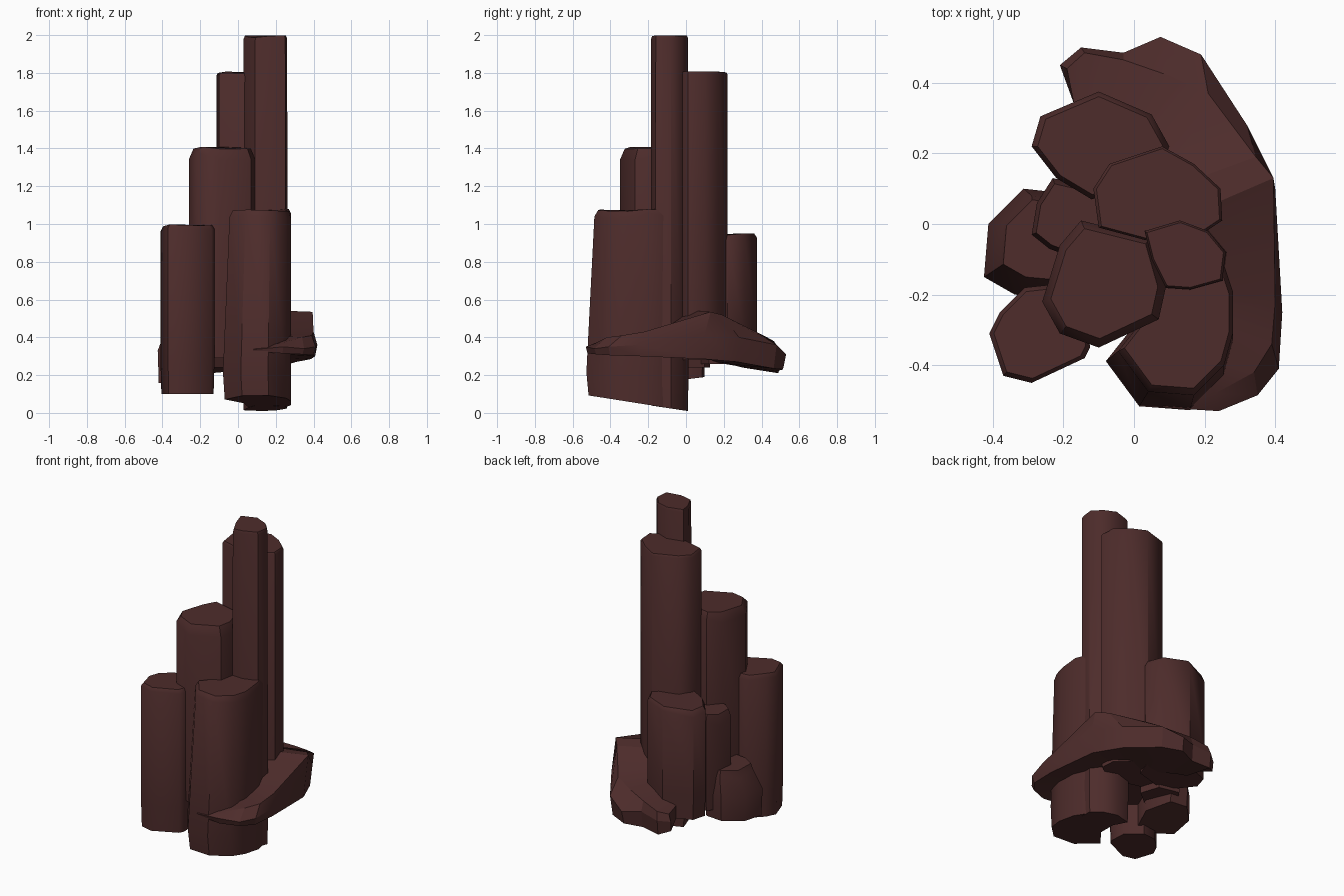
import bpy, bmesh, math, random

if "Cube" in bpy.data.objects:
    bpy.data.objects.remove(bpy.data.objects["Cube"])

random.seed(4)
rock = bpy.data.materials.new("dark red-brown rock")
rock.diffuse_color = (0.075, 0.025, 0.024, 1)
rock.use_nodes = True
rock.node_tree.nodes["Principled BSDF"].inputs["Base Color"].default_value = rock.diffuse_color


def finish(bm, name, angle):
    bmesh.ops.recalc_face_normals(bm, faces=bm.faces)
    me = bpy.data.meshes.new(name)
    bm.to_mesh(me)
    bm.free()
    me.materials.append(rock)
    ob = bpy.data.objects.new(name, me)
    bpy.context.collection.objects.link(ob)
    bpy.ops.object.select_all(action='DESELECT')
    ob.select_set(True)
    bpy.context.view_layer.objects.active = ob
    bpy.ops.object.shade_smooth_by_angle(angle=math.radians(angle))


def bridge(bm, a, b):
    n = len(a)
    for i in range(n):
        j = (i + 1) % n
        bm.faces.new((a[i], a[j], b[j], b[i]))


def column(name, pts, z0, z1, bevel=0.03, inset=0.03, base=1.0, slope=0.0, anchor=None):
    """Irregular basalt column: sloped foot, flared base, vertical sides, worn top rim."""
    cx = sum(p[0] for p in pts) / len(pts)
    cy = sum(p[1] for p in pts) / len(pts)
    bm = bmesh.new()

    def ring(scale, zf, c=(cx, cy)):
        return [bm.verts.new((c[0] + (x - c[0]) * scale, c[1] + (y - c[1]) * scale, zf(x, y)))
                for x, y in pts]
    wear = {p: random.uniform(0.5, 1.4) for p in pts}
    foot = ring(base - 0.03, lambda x, y: z0 + slope * (y - cy), anchor or (cx, cy))
    flare = ring(base, lambda x, y: z0 + 0.16, anchor or (cx, cy))
    rim = ring(1.0, lambda x, y: z1 - bevel * wear[(x, y)])
    top = ring(1 - inset * 3, lambda x, y: z1 - 0.015 * (wear[(x, y)] - 0.5))
    bridge(bm, foot, flare)
    bridge(bm, flare, rim)
    bridge(bm, rim, top)
    bm.faces.new(foot)
    bm.faces.new(top)
    finish(bm, name, 46)


# Tall columns
column("tallest_column", [(.03, -.02), (.13, .01), (.21, -.02), (.26, -.08), (.25, -.16),
                          (.16, -.185), (.09, -.18), (.05, -.10)], .025, 2.0,
       bevel=.025, inset=.02, base=1.03, slope=-.15)
column("second_column", [(-.115, .10), (-.07, .17), (.08, .22), (.17, .17), (.245, .10),
                         (.25, .01), (.19, -.03), (.03, -.045), (-.10, -.01)], .28, 1.81,
       bevel=.02, inset=.015)
column("middle_column", [(-.26, -.22), (-.21, -.06), (-.15, .01), (.01, -.03), (.05, -.04),
                         (.09, -.18), (.07, -.27), (-.10, -.35), (-.21, -.31)], .29, 1.41,
       bevel=.055, inset=.045)

# Front columns; the right one flares forward at its foot
column("front_right_column", [(-.045, -.36), (.05, -.24), (.08, -.06), (.2, -.03), (.25, -.1),
                              (.28, -.19), (.28, -.31), (.255, -.40), (.17, -.485),
                              (.04, -.475)], .055, 1.08,
       bevel=.04, inset=.03, base=1.11, slope=-.17, anchor=(.27, -.10))
column("front_left_column", [(-.41, -.31), (-.38, -.25), (-.31, -.18), (-.22, -.17), (-.13, -.25),
                             (-.125, -.35), (-.14, -.38), (-.29, -.45), (-.37, -.43)], .1, 1.0,
       bevel=.03, inset=.03)

# Back and left columns
column("back_column", [(-.29, .22), (-.265, .305), (-.10, .375), (.05, .31), (.10, .22),
                       (.06, .12), (-.12, .07), (-.22, .13)], .26, .95,
       bevel=.04, inset=.03)
column("left_column", [(-.29, -.03), (-.275, .06), (-.23, .13), (-.10, .10), (-.06, -.02),
                       (-.16, -.10), (-.24, -.07)], .24, .84, bevel=.06, inset=.045)
column("left_stump", [(-.38, -.12), (-.37, 0), (-.29, .08), (-.20, .07), (-.15, -.05),
                      (-.20, -.17), (-.31, -.16)], .17, .49, bevel=.05, inset=.03, base=1.25,
       slope=.15, anchor=(-.20, 0))

# Ledge around the right and back: stations of inner point, top rim, outer edge, heights
stations = [  # inner x, y | rim x, y, z | outer x, y, z | bottom z
    (.10, -.40, .09, -.50, .35, .08, -.52, .335, .325),
    (.14, -.36, .23, -.48, .37, .24, -.53, .35, .315),
    (.18, -.30, .34, -.42, .40, .35, -.485, .34, .31),
    (.18, -.26, .39, -.34, .41, .41, -.41, .35, .305),
    (.18, -.18, .40, -.22, .43, .42, -.25, .36, .30),
    (.14, .02, .395, .13, .535, .40, .10, .42, .285),
    (.10, .10, .345, .19, .52, .32, .28, .40, .27),
    (.04, .16, .21, .37, .43, .19, .48, .36, .235),
    (-.02, .20, .10, .42, .405, .075, .53, .31, .23),
    (-.08, .26, -.03, .465, .38, -.03, .485, .32, .22),
    (-.14, .30, -.14, .485, .35, -.15, .50, .30, .21),
    (-.17, .34, -.19, .44, .33, -.21, .45, .29, .23),
]
bm = bmesh.new()
rings = []
for ix, iy, rx, ry, rz, ox, oy, oz, bz in stations:
    rings.append([bm.verts.new(p) for p in (
        (ix, iy, rz + .01), (rx, ry, rz), (ox, oy, oz),
        (ox * .95 + ix * .05, oy * .95 + iy * .05, bz), (ix, iy, bz + .03))])
for a, b in zip(rings, rings[1:]):
    bridge(bm, a, b)
bm.faces.new(rings[0])
bm.faces.new(rings[-1])
finish(bm, "side_ledge", 20)
